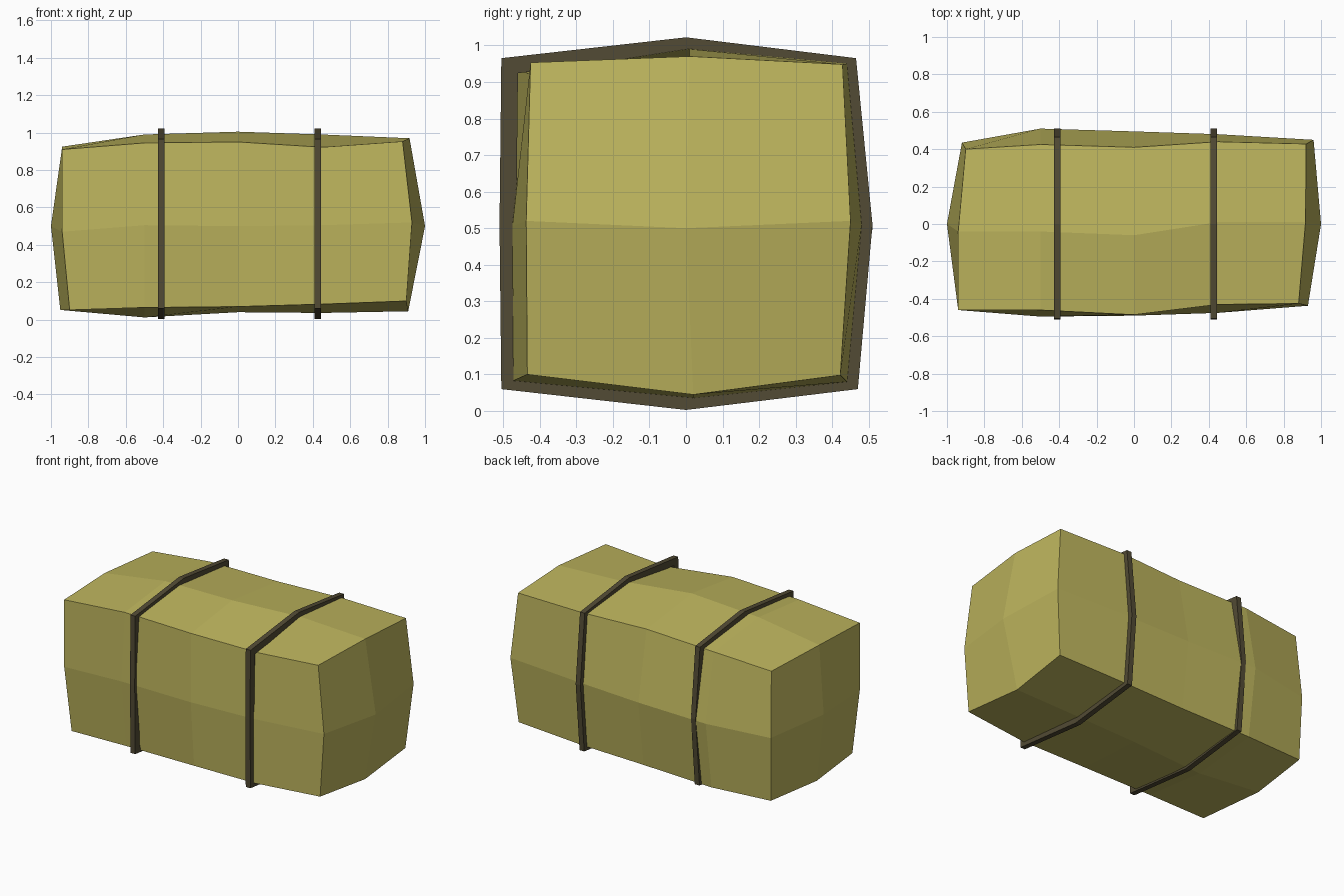
import bpy, bmesh
from mathutils import Vector

if "Cube" in bpy.data.objects:
    bpy.data.objects.remove(bpy.data.objects["Cube"])


def material(name, color):
    m = bpy.data.materials.new(name)
    m.diffuse_color = (*color, 1)
    m.use_nodes = True
    m.node_tree.nodes["Principled BSDF"].inputs["Base Color"].default_value = m.diffuse_color
    return m


def finish(name, bm, mat):
    bmesh.ops.recalc_face_normals(bm, faces=bm.faces)
    mesh = bpy.data.meshes.new(name)
    bm.to_mesh(mesh)
    bm.free()
    mesh.materials.append(mat)
    obj = bpy.data.objects.new(name, mesh)
    bpy.context.collection.objects.link(obj)
    return obj


def bridge(bm, a, b):
    n = len(a)
    for i in range(n):
        j = (i + 1) % n
        bm.faces.new((a[i], a[j], b[j], b[i]))


straw = material("straw", (0.51, 0.46, 0.11))
twine = material("twine", (0.085, 0.07, 0.035))

# Long edges of the bale, sampled at five stations from left to right
stations = (-0.93, -0.5, 0.0, 0.45, 0.92)
edge_y = (
    (-0.46, -0.46, -0.485, -0.43, -0.425),   # top front
    (-0.04, -0.04, -0.06, 0.01, 0.01),       # top middle
    (0.40, 0.425, 0.41, 0.44, 0.428),        # top back
    (0.435, 0.51, 0.495, 0.48, 0.45),        # back middle
    (0.42, 0.45, 0.44, 0.44, 0.422),         # bottom back
    (0.0, 0.0, 0.0, 0.02, 0.02),             # bottom middle
    (-0.44, -0.45, -0.455, -0.472, -0.434),  # bottom front
    (-0.46, -0.495, -0.49, -0.475, -0.437),  # front middle
)
edge_z = (
    (0.91, 0.945, 0.95, 0.922, 0.953),
    (0.925, 0.99, 1.005, 0.99, 0.97),
    (0.91, 0.94, 0.95, 0.95, 0.948),
    (0.49, 0.5, 0.5, 0.51, 0.52),
    (0.07, 0.06, 0.07, 0.08, 0.098),
    (0.052, 0.012, 0.04, 0.036, 0.045),
    (0.052, 0.065, 0.07, 0.083, 0.10),
    (0.47, 0.505, 0.50, 0.505, 0.52),
)
left_x = (-0.94, -0.94, -0.90, -0.92, -0.91, -0.95, -0.90, -0.94)
right_x = (0.88, 0.917, 0.92, 0.96, 0.92, 0.91, 0.90, 0.93)

# Bale body: lofted rings with bulging ends
bm = bmesh.new()
rings = []
for s, x in enumerate(stations):
    xs = left_x if s == 0 else right_x if s == 4 else (x,) * 8
    rings.append([bm.verts.new((xs[e], edge_y[e][s], edge_z[e][s])) for e in range(8)])
for a, b in zip(rings, rings[1:]):
    bridge(bm, a, b)
for ring, x in ((rings[0], -1), (rings[-1], 1)):
    centre = bm.verts.new((x, 0, 0.5))
    for i in (0, 2, 4, 6):
        bm.faces.new((ring[i - 1], ring[i], ring[i + 1], centre))
finish("bale", bm, straw)

# Straps: eight-sided bands around the bale
band = ((-0.505, 0.965), (0, 1.022), (0.465, 0.965), (0.51, 0.51),
        (0.47, 0.06), (0, 0.003), (-0.505, 0.06), (-0.51, 0.51))


def strap(name, x, width=0.034, thickness=0.045):
    bm = bmesh.new()
    loops = []
    for dx, scale in ((-1, 1), (1, 1), (1, 1 - 2 * thickness), (-1, 1 - 2 * thickness)):
        loops.append([bm.verts.new(Vector((x + dx * width / 2, y * scale,
                                           0.51 + (z - 0.51) * scale))) for y, z in band])
    for i in range(4):
        bridge(bm, loops[i], loops[(i + 1) % 4])
    finish(name, bm, twine)


strap("left_strap", -0.41)
strap("right_strap", 0.427)
